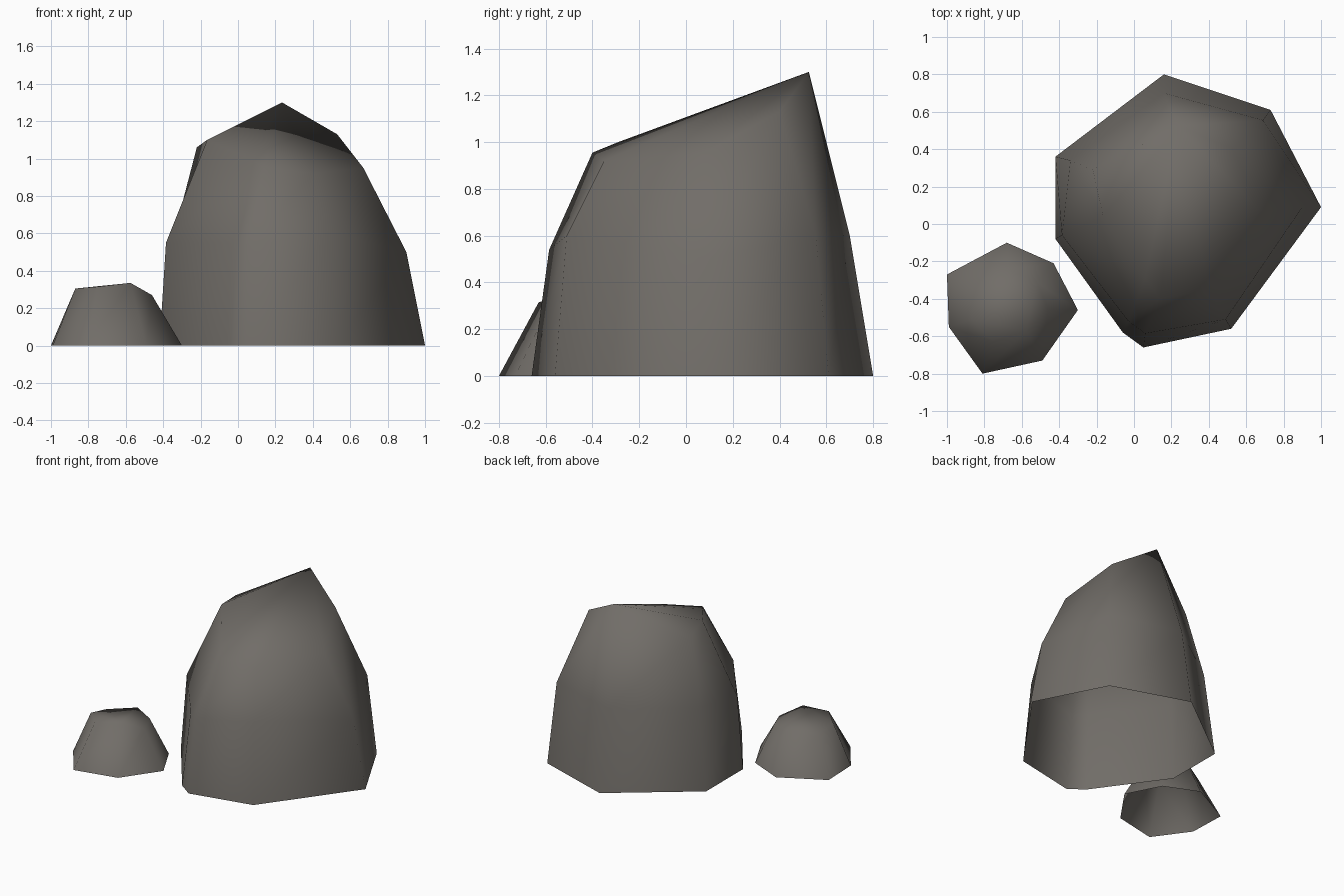
import bpy, bmesh

if "Cube" in bpy.data.objects:
    bpy.data.objects.remove(bpy.data.objects["Cube"])

stone = bpy.data.materials.new("warm grey stone")
stone.diffuse_color = (0.165, 0.153, 0.138, 1)
stone.use_nodes = True
stone.node_tree.nodes["Principled BSDF"].inputs["Base Color"].default_value = stone.diffuse_color


def rock(name, rings, peak):
    """Loft open-bottomed rings, close the top with a fan from its peak corner."""
    bm = bmesh.new()
    loops = [[bm.verts.new(p) for p in ring] for ring in rings]
    n = len(loops[0])
    for low, high in zip(loops, loops[1:]):
        for i in range(n):
            j = (i + 1) % n
            bm.faces.new((low[i], low[j], high[j], high[i]))
    top = loops[-1]
    for k in range(1, n - 1):
        bm.faces.new((top[peak], top[(peak + k) % n], top[(peak + k + 1) % n]))
    for f in bm.faces:
        f.smooth = True
    mesh = bpy.data.meshes.new(name)
    bm.to_mesh(mesh)
    bm.free()
    mesh.materials.append(stone)
    obj = bpy.data.objects.new(name, mesh)
    bpy.context.collection.objects.link(obj)


# Large boulder: counter-clockwise rings, from the back-left corner
rock("large_boulder", [
    [(-.42, .36, 0), (-.42, -.08, 0), (-.06, -.58, 0), (.05, -.66, 0),
     (.52, -.56, 0), (1.0, .09, 0), (.73, .61, 0), (.16, .80, 0)],
    [(-.34, .34, .60), (-.385, -.06, .55), (-.03, -.52, .55), (.06, -.585, .54),
     (.49, -.51, .60), (.90, .09, .50), (.69, .555, .60), (.16, .70, .60)],
    [(-.22, .29, 1.06), (-.165, .04, 1.10), (.06, -.29, 1.00), (.14, -.40, .955),
     (.40, -.35, .92), (.67, .07, .95), (.53, .40, 1.13), (.235, .525, 1.30)],
], 7)

# Small boulder
rock("small_boulder", [
    [(-1.0, -.27, 0), (-.99, -.55, 0), (-.81, -.80, 0), (-.49, -.73, 0),
     (-.30, -.46, 0), (-.43, -.21, 0), (-.68, -.10, 0)],
    [(-.86, -.34, .27), (-.87, -.51, .305), (-.75, -.63, .315), (-.575, -.57, .335),
     (-.46, -.455, .27), (-.52, -.31, .28), (-.67, -.24, .295)],
], 3)
